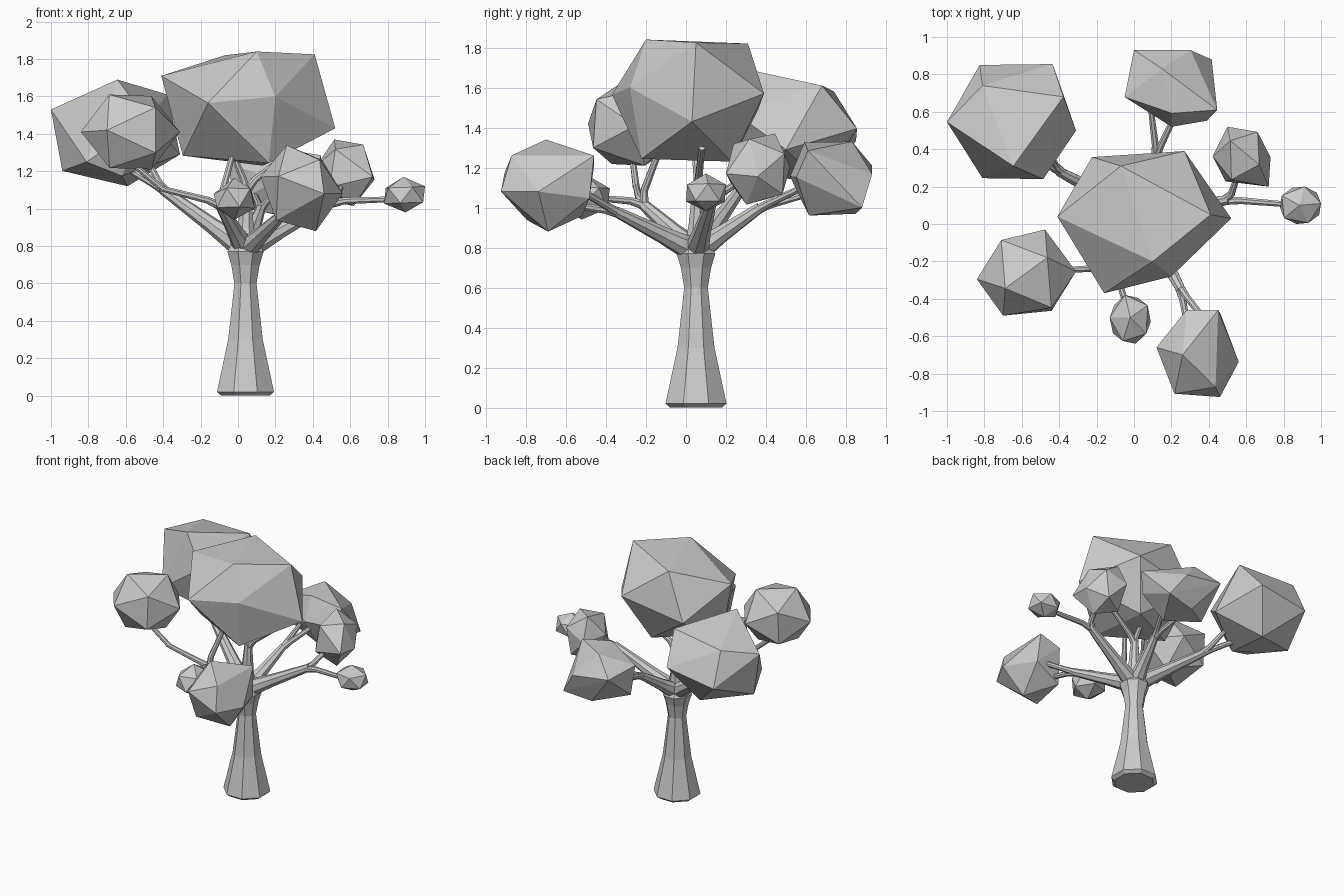
import bpy, bmesh, math
from mathutils import Vector

if "Cube" in bpy.data.objects:
    bpy.data.objects.remove(bpy.data.objects["Cube"])


def finish(name, bm):
    bmesh.ops.recalc_face_normals(bm, faces=bm.faces[:])
    me = bpy.data.meshes.new(name)
    bm.to_mesh(me)
    bm.free()
    ob = bpy.data.objects.new(name, me)
    bpy.context.collection.objects.link(ob)
    return ob


def tube(name, path, sides=8):
    """Faceted tapered tube through (x, y, z, radius) points."""
    bm = bmesh.new()
    pts = [Vector(p[:3]) for p in path]
    rings = []
    for i, p in enumerate(pts):
        t = (pts[min(i + 1, len(pts) - 1)] - pts[max(i - 1, 0)]).normalized()
        ref = Vector((0, 1, 0)) if abs(t.z) > 0.9 else Vector((0, 0, 1))
        u = ref.cross(t).normalized()
        v = t.cross(u)
        ring = []
        for k in range(sides):
            a = 2 * math.pi * (k + 0.5) / sides
            ring.append(bm.verts.new(p + path[i][3] * (u * math.cos(a) + v * math.sin(a))))
        rings.append(ring)
    for r0, r1 in zip(rings, rings[1:]):
        for k in range(sides):
            n = (k + 1) % sides
            bm.faces.new((r0[k], r0[n], r1[n], r1[k]))
    bm.faces.new(rings[0])
    bm.faces.new(rings[-1])
    return finish(name, bm)


def leaf_clump(name, lo, hi, *marks):
    """Icosahedron fitted to a box, turned by the first two marks, then its
    nearest corners are pulled onto the marks for an uneven hand-cut shape."""
    lo, hi = Vector(lo), Vector(hi)
    mid, half = (lo + hi) / 2, (hi - lo) / 2

    def unit(w):
        d = Vector(w) - mid
        return Vector(d[i] / half[i] for i in range(3)).normalized()

    a, b = unit(marks[0]), unit(marks[1])
    e1 = (b - a * a.dot(b)).normalized()
    e2 = a.cross(e1)
    corners = [a]
    for k in range(5):
        t = 2 * math.pi * k / 5
        corners.append((a + 2 * (e1 * math.cos(t) + e2 * math.sin(t))) / math.sqrt(5))
    corners += [-c for c in corners]
    top = [max(c[i] for c in corners) for i in range(3)]
    points = [Vector(mid[i] + half[i] * c[i] / top[i] for i in range(3)) for c in corners]
    free = set(range(12))
    for m in marks:
        k = max(free, key=lambda j: corners[j].dot(unit(m)))
        free.remove(k)
        points[k] = Vector(m)
    bm = bmesh.new()
    for p in points:
        bm.verts.new(p)
    bmesh.ops.convex_hull(bm, input=bm.verts[:])
    return finish(name, bm)


# Flared trunk
tube("trunk", [(.04, .05, 0, .14), (.04, .05, .02, .165), (.04, .05, .3, .1),
               (.04, .05, .6, .064), (.04, .05, .7, .082), (.04, .05, .77, .105),
               (.04, .05, .85, .06)])

# Main branches: knee point, then the twig ends
branches = {
    "top": ((.045, .06, 1.12), [(-.04, .04, 1.32), (.28, .08, 1.3)]),
    "back_left": ((-.4, .28, 1.1), [(-.65, .42, 1.25), (-.48, .42, 1.25)]),
    "front_left": ((-.1, -.23, 1.03), [(-.42, -.25, 1.11), (-.02, -.12, 1.32), (-.03, -.48, 1.05)]),
    "back": ((.12, .37, 1.0), [(.09, .62, 1.07), (.22, .58, 1.1)]),
    "front_right": ((.25, -.35, .98), [(.3, -.62, 1.02), (.41, -.55, 1.1)]),
    "right": ((.51, .13, 1.04), [(.56, .28, 1.14), (.82, .105, 1.05)]),
}
root = Vector((.04, .05, .78))
for name, (knee, ends) in branches.items():
    k = Vector(knee)
    m = root.lerp(k, .4)
    tube(name + "_branch", [(*root, .065), (*m, .044), (*k, .027)])
    for i, end in enumerate(ends):
        e = Vector(end)
        tube(f"{name}_twig_{i + 1}", [(*k.lerp(m, .12), .025), (*k.lerp(e, .2), .02), (*e, .016)])
# Outer end of the long front left limb
tube("front_left_tip", [(-.4, -.249, 1.104, .018), (-.6, -.27, 1.27, .015)])

# Foliage: box corners, then marked corner points
clumps = {
    "crown_top": ((-.41, -.37, 1.23), (.52, .39, 1.84), (.52, .03, 1.43), (.27, .39, 1.57),
                  (-.16, -.37, 1.565), (.2, -.28, 1.6), (-.41, .04, 1.71),
                  (-.07, .31, 1.82), (.1, -.2, 1.84), (.41, .05, 1.825)),
    "crown_back_left": ((-1, .24, 1.12), (-.31, .85, 1.69), (-.31, .5, 1.29), (-.435, .855, 1.395),
                        (-1, .545, 1.53), (-.645, .31, 1.69), (-.377, .68, 1.61),
                        (-.81, .245, 1.25), (-.81, .74, 1.58)),
    "crown_front_left": ((-.84, -.52, 1.21), (-.31, -.03, 1.61), (-.84, -.295, 1.41), (-.7, -.49, 1.42)),
    "crown_back": ((-.05, .51, .96), (.45, .93, 1.335), (.15, .83, 1.33), (0, .93, 1.21),
                   (.445, .61, 1.285), (.415, .88, 1.0), (.2, .52, 1.155)),
    "crown_front_right": ((.12, -.93, .88), (.56, -.46, 1.34), (.26, -.7, 1.34), (.12, -.66, 1.17),
                          (.46, -.925, 1.08), (.45, -.46, 1.26)),
    "crown_right": ((.42, .2, 1.015), (.73, .52, 1.37), (.5, .52, 1.2), (.515, .445, 1.37),
                    (.72, .2, 1.17)),
    "crown_far_right": ((.78, 0, .98), (1, .2, 1.165), (.885, .1, 1.17), (1, .11, 1.12)),
    "crown_small_front": ((-.13, -.64, .94), (.09, -.38, 1.165), (-.02, -.5, 1.165), (-.13, -.5, 1.08)),
}
for name, spec in clumps.items():
    leaf_clump(name, *spec)
